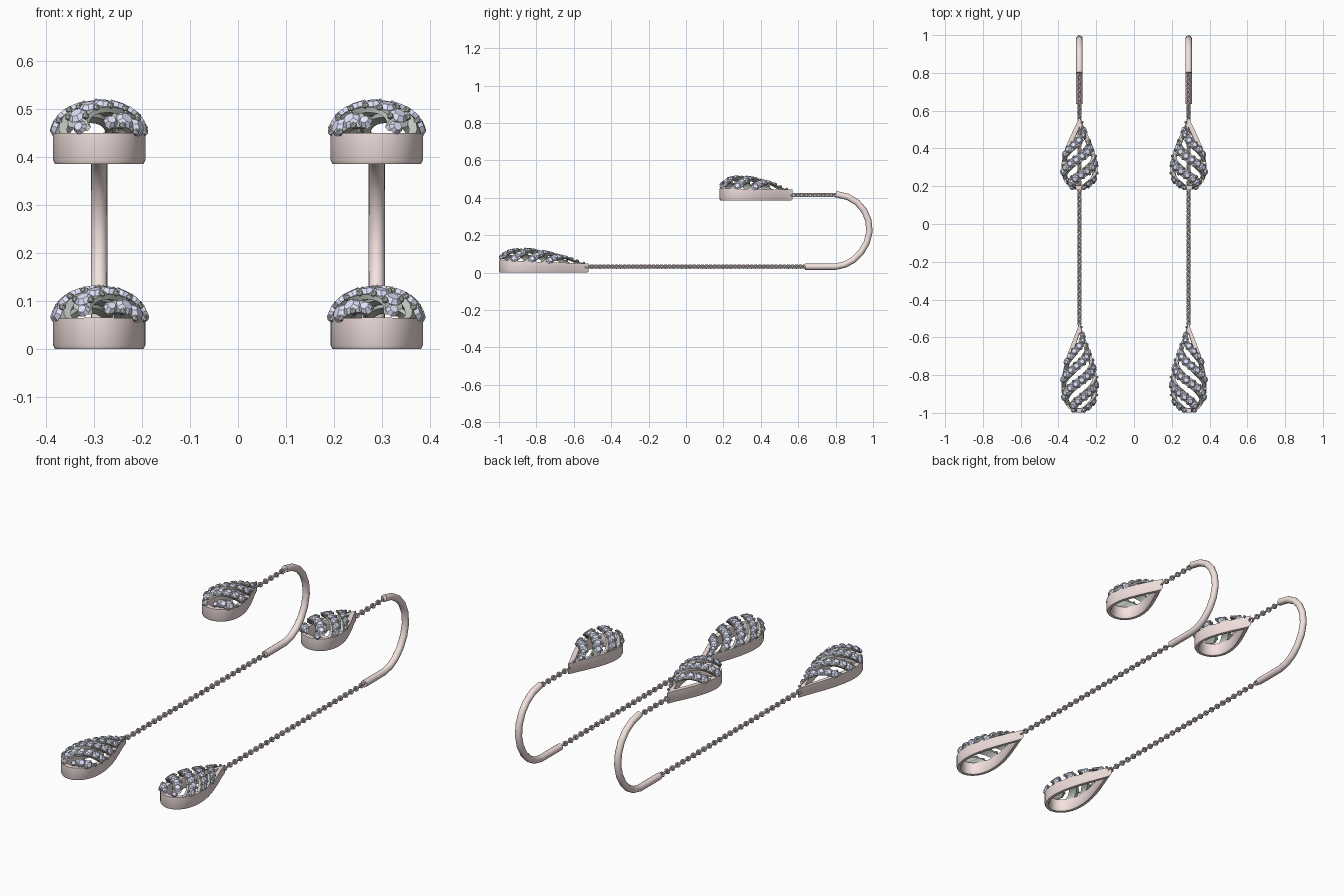
import bpy, bmesh, math
from mathutils import Vector, Matrix

if "Cube" in bpy.data.objects:
    bpy.data.objects.remove(bpy.data.objects["Cube"])

CX = -0.289   # centre line of the left earring; the right one is mirrored


def material(name, rgb):
    m = bpy.data.materials.new(name)
    m.diffuse_color = (*rgb, 1)
    m.use_nodes = True
    m.node_tree.nodes["Principled BSDF"].inputs["Base Color"].default_value = m.diffuse_color
    return m


GOLD = material("rose_gold", (0.90, 0.76, 0.74))
GEM = material("pale_gem", (0.74, 0.76, 0.95))
SETTING = material("setting_metal", (0.55, 0.58, 0.54))


def finish(bm, name, mats, smooth=True):
    bmesh.ops.recalc_face_normals(bm, faces=bm.faces)
    me = bpy.data.meshes.new(name)
    bm.to_mesh(me)
    bm.free()
    for m in mats:
        me.materials.append(m)
    ob = bpy.data.objects.new(name, me)
    bpy.context.collection.objects.link(ob)
    mod = ob.modifiers.new("pair", 'MIRROR')
    mod.use_mirror_merge = False
    if smooth:
        bpy.context.view_layer.objects.active = ob
        ob.select_set(True)
        bpy.ops.object.shade_smooth_by_angle(angle=math.radians(40))
        ob.select_set(False)
    return ob


def grid_faces(bm, rows, close_rows=False):
    n, k = len(rows), len(rows[0])
    for i in range(n if close_rows else n - 1):
        a, b = rows[i], rows[(i + 1) % n]
        for j in range(k):
            bm.faces.new((a[j], a[(j + 1) % k], b[(j + 1) % k], b[j]))


def half_width(u, w):
    # teardrop outline: round at u=0, pointed at u=1
    u = min(max(u, 0), 1)
    return w * math.sqrt(u) * (1 - u) ** 1.2 / 0.357


def outline(a, y0, y1, w):
    u = (1 - math.cos(a)) / 2
    sx = 1 if math.sin(a) >= 0 else -1
    return Vector((sx * half_width(u, w), y0 + u * (y1 - y0), 0))


# Teardrop rim with a softened underside
def rim(name, y0, y1, z0, tip_drop):
    bm = bmesh.new()
    rows = []
    section = [(0, .008), (0, .065), (.9, .065), (1, .055), (1, .012), (.75, 0), (.15, 0)]
    n = 56
    for i in range(n):
        a = 2 * math.pi * i / n
        o = outline(a, y0, y1, 0.096)
        p = outline(a, y0 + .026, y1 - .06, 0.071)
        u = (1 - math.cos(a)) / 2
        row = []
        for f, z in section:
            q = o.lerp(p, f)
            row.append(bm.verts.new((CX + q.x, q.y, z0 + z * (1 - tip_drop * u))))
        rows.append(row)
    grid_faces(bm, rows, close_rows=True)
    finish(bm, name, [GOLD])


# Diagonal arched bands set with gems and bead prongs
def bands(name, y0, y1, z0, centres, tip_drop, hw=.028, rise=0.20):
    length = y1 - y0

    def dome(s, y, k=1.0):
        y = min(max(y, y0 + .006), y1 - .012)
        u = (y - y0) / length
        w = half_width(u, 0.094) * k
        t = math.pi * s
        base = z0 + .062 * (1 - tip_drop * u)
        return Vector((CX - w * math.cos(t), y, base + .70 * w * math.sin(t)))

    strip, gems, beads = bmesh.new(), bmesh.new(), bmesh.new()
    for c in centres:
        def mid(s):
            return c + rise * (s - .5)

        # keep each band inside the rim
        s0 = max(0, (y0 + .005 - c) / rise + .5)
        s1 = min(1, (y1 - .03 - c) / rise + .5)
        rows = []
        for i in range(17):
            s = s0 + (s1 - s0) * i / 16
            rows.append([strip.verts.new(dome(s, mid(s) + v * hw, k))
                         for v, k in ((-1, .8), (-1, 1), (0, 1), (1, 1), (1, .8))])
        grid_faces(strip, rows)
        strip.faces.new(rows[0])
        strip.faces.new(rows[-1])

        def frame(s, v):
            y = mid(s) + v * hw
            p = dome(s, y)
            ds = dome(s + .01, y) - dome(s - .01, y)
            dy = dome(s, y + .004) - dome(s, y - .004)
            nrm = ds.cross(dy)
            if nrm.z < 0:
                nrm.negate()
            nrm.normalize()
            return p, nrm, Vector((0, 0, 1)).rotation_difference(nrm)

        # even stepping along the band
        s = max(.06, s0)
        travelled, last = .03, dome(s, mid(s))
        while s < min(.96, s1):
            p = dome(s, mid(s))
            travelled += (p - last).length
            last = p
            if travelled >= .036 and y0 + .012 < mid(s) < y1 - .04:
                travelled = 0
                p, nrm, q = frame(s, 0)
                wide = half_width((p.y - y0) / length, .094) > .045
                r = .021 if wide else .015
                bmesh.ops.create_cone(gems, cap_ends=True, segments=8, radius1=r,
                                      radius2=r * .6, depth=.010,
                                      matrix=Matrix.Translation(p + nrm * .004) @ q.to_matrix().to_4x4())
                for v in (-.9, .9):
                    sb = s + .06
                    y = mid(sb) + v * hw
                    if y0 + .008 < y < y1 - .02 and sb < .98:
                        b, bn, _ = frame(sb, v)
                        bmesh.ops.create_icosphere(beads, subdivisions=1, radius=.008,
                                                   matrix=Matrix.Translation(b + bn * .003))
            s += .005
    finish(strip, name + "_bands", [SETTING])
    finish(gems, name + "_gems", [GEM], smooth=False)
    finish(beads, name + "_prongs", [SETTING])


# Chain of interlocked oval links, alternately turned
def chain(name, ya, yb, z):
    bm = bmesh.new()
    n = round((yb - ya) / .022)
    pitch = (yb - ya) / n
    for i in range(n + 1):
        yc = ya + i * pitch
        tilt = math.radians(45 if i % 2 else -45)
        rows = []
        for j in range(12):
            a = 2 * math.pi * j / 12
            row = []
            for k in range(6):
                b = 2 * math.pi * k / 6
                v = Vector(((.0095 + .005 * math.cos(b)) * math.cos(a),
                            (.013 + .005 * math.cos(b)) * math.sin(a), .005 * math.sin(b)))
                v.rotate(Matrix.Rotation(tilt, 3, 'Y'))
                row.append(bm.verts.new(v + Vector((CX, yc, z))))
            rows.append(row)
        grid_faces(bm, rows, close_rows=True)
    finish(bm, name, [GOLD])


# Tube swept along a path in the side plane
def tube(name, pts, r):
    bm = bmesh.new()
    rows = []
    for i, (y, z) in enumerate(pts):
        a, b = pts[max(i - 1, 0)], pts[min(i + 1, len(pts) - 1)]
        t = Vector((0, b[0] - a[0], b[1] - a[1])).normalized()
        nrm = Vector((0, -t.z, t.y))
        rows.append([bm.verts.new(Vector((CX, y, z)) + r * (math.cos(g) * Vector((1, 0, 0)) + math.sin(g) * nrm))
                     for g in (2 * math.pi * k / 14 for k in range(14))])
    grid_faces(bm, rows)
    bm.faces.new(rows[0])
    bm.faces.new(rows[-1])
    finish(bm, name, [GOLD])


# Lower large drop
rim("lower_drop_rim", -1.0, -0.52, 0, .25)
bands("lower_drop", -1.0, -0.52, 0, [-1.025, -.93, -.835, -.74, -.645], .25)

# Upper small drop
rim("upper_drop_rim", 0.18, 0.57, 0.385, .1)
bands("upper_drop", 0.18, 0.57, 0.385, [.16, .255, .35, .445], .1, rise=.18)

# Chains and ear hook
chain("lower_chain", -0.525, 0.635, 0.032)
chain("upper_chain", 0.575, 0.80, 0.415)
tube("ear_hook", [(.635, .032), (.72, .032), (.80, .032), (.85, .043), (.895, .068), (.935, .107),
                  (.966, .16), (.981, .22), (.975, .28), (.952, .333),
                  (.915, .375), (.865, .405), (.80, .42)], .0175)
